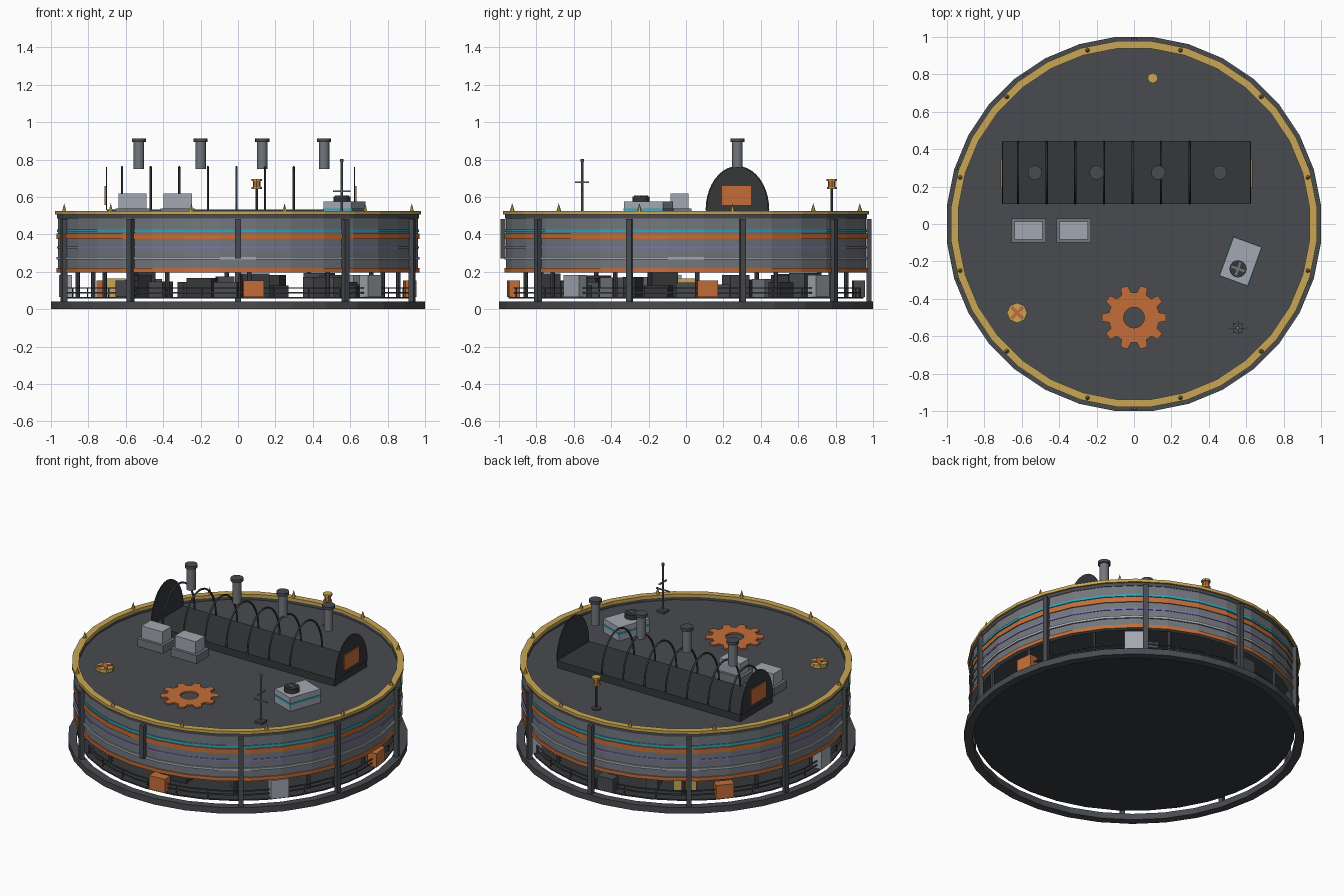
import bpy, bmesh, math, random
from math import sin, cos, pi, radians
from mathutils import Matrix, Vector

cube = bpy.data.objects.get("Cube")
if cube:
    bpy.data.objects.remove(cube, do_unlink=True)


def material(name, rgb):
    m = bpy.data.materials.new(name)
    m.use_nodes = True
    m.diffuse_color = (*rgb, 1)
    bsdf = next(n for n in m.node_tree.nodes if n.type == 'BSDF_PRINCIPLED')
    bsdf.inputs["Base Color"].default_value = (*rgb, 1)
    return m


CHARCOAL = material("charcoal", (.065, .07, .08))
DARK = material("dark_iron", (.035, .038, .042))
GREY = material("steel_grey", (.17, .185, .205))
LIGHT = material("light_grey", (.36, .39, .44))
ORANGE = material("orange", (.56, .155, .04))
GOLD = material("gold", (.58, .38, .09))
TEAL = material("teal", (.02, .40, .50))
PURPLE = material("purple", (.22, .17, .50))


def finish(name, bm, mats, smooth=False):
    bmesh.ops.recalc_face_normals(bm, faces=bm.faces)
    mesh = bpy.data.meshes.new(name)
    bm.to_mesh(mesh)
    bm.free()
    for m in mats:
        mesh.materials.append(m)
    ob = bpy.data.objects.new(name, mesh)
    bpy.context.collection.objects.link(ob)
    if smooth:
        bpy.ops.object.select_all(action='DESELECT')
        ob.select_set(True)
        bpy.context.view_layer.objects.active = ob
        bpy.ops.object.shade_smooth_by_angle(angle=radians(40))
    return ob


def lathe(name, profile, mats, n=32):
    """Closed profile of (radius, z); one material per profile segment."""
    bm = bmesh.new()
    rings = [[bm.verts.new((r * cos((k + .5) * 2 * pi / n), r * sin((k + .5) * 2 * pi / n), z))
              for k in range(n)] for r, z in profile]
    used = list(dict.fromkeys(mats))
    for i, m in enumerate(mats):
        a, b = rings[i], rings[(i + 1) % len(rings)]
        for k in range(n):
            j = (k + 1) % n
            bm.faces.new((a[k], a[j], b[j], b[k])).material_index = used.index(m)
    return finish(name, bm, used)


def ring(name, r0, r1, z0, z1, mat):
    return lathe(name, [(r0, z0), (r1, z0), (r1, z1), (r0, z1)], [mat] * 4)


def box(name, loc, size, mat, rot=0):
    bm = bmesh.new()
    bmesh.ops.create_cube(bm, size=1, matrix=Matrix.Translation(loc)
                          @ Matrix.Rotation(rot, 4, 'Z') @ Matrix.Diagonal((*size, 1)))
    return finish(name, bm, [mat])


def tube(name, x, y, z0, z1, r, mat, n=16, r2=None):
    bm = bmesh.new()
    bmesh.ops.create_cone(bm, cap_ends=True, segments=n, radius1=r, radius2=r if r2 is None else r2,
                          depth=z1 - z0, matrix=Matrix.Translation((x, y, (z0 + z1) / 2)))
    return finish(name, bm, [mat], n > 8)


def plate(name, outline, normal, thickness, mat):
    bm = bmesh.new()
    face = bm.faces.new([bm.verts.new(p) for p in outline])
    out = bmesh.ops.extrude_face_region(bm, geom=[face])
    moved = [v for v in out["geom"] if isinstance(v, bmesh.types.BMVert)]
    bmesh.ops.translate(bm, verts=moved, vec=Vector(normal) * thickness)
    return finish(name, bm, [mat])


def polar(r, deg):
    return r * cos(radians(deg)), r * sin(radians(deg))


# Foundation ring, floor and deck
ring("base_ring", .955, 1 / cos(pi / 32), 0, .04, CHARCOAL)
tube("floor", 0, 0, .058, .066, .95, DARK, 32)
tube("roof_deck", 0, 0, .475, .487, .955, CHARCOAL, 32)

# Striped outer wall: (top z, radius, colour) from the bottom upward
bands = [(.22, .975, ORANGE), (.265, .968, GREY), (.28, .976, LIGHT), (.325, .968, GREY),
         (.336, .972, PURPLE), (.375, .968, GREY), (.405, .974, ORANGE), (.413, .968, GREY),
         (.427, .973, TEAL), (.485, .968, GREY), (.506, .972, CHARCOAL)]
profile, mats, z = [], [], .197
for top, r, m in bands:
    profile += [(r, z), (r, top)]
    mats += [m, m]
    z = top
profile += [(.945, z), (.945, .197)]
lathe("striped_wall", profile, mats + [CHARCOAL, GREY], 32)
ring("gold_rim", .942, .982, .506, .525, GOLD)

# Posts around the wall, the front one shortened
for k in range(10):
    deg = 18 + 36 * k
    z0 = .27 if deg == 270 else .04
    box("wall_post", (*polar(.978, deg), (z0 + .483) / 2), (.028, .03, .483 - z0), CHARCOAL, radians(deg))

# Gold spikes on the rim
for k in range(12):
    tube("rim_spike", *polar(.962, 15 + 30 * k), .52, .567, .014, GOLD, 6, 0)

# Handrails with balusters
for z in (.085, .11):
    ring("handrail", .925, .933, z, z + .007, CHARCOAL)
for k in range(30):
    tube("baluster", *polar(.929, 12 * k + 6), .06, .115, .004, CHARCOAL, 6)

# Cabinets at the edge of the open storey
for deg, m in zip((-85, -40, 7, 50, 95, 139, 185, 230),
                  (ORANGE, LIGHT, ORANGE, LIGHT, CHARCOAL, ORANGE, LIGHT, CHARCOAL)):
    h = .12 if m is LIGHT else .09
    box("edge_cabinet", (*polar(.925, deg), .064 + h / 2), (.06, .11, h), m, radians(deg))

# Machinery inside the open storey
random.seed(4)
for k in range(26):
    h = random.uniform(.06, .135)
    m = random.choice((CHARCOAL, DARK, DARK, GREY, CHARCOAL, GOLD))
    deg = k * 360 / 26
    box("machine", (*polar(random.uniform(.5, .82), deg), .064 + h / 2),
        (.1, random.uniform(.07, .15), h), m, radians(deg))
for k in range(12):
    tube("inner_column", *polar(.86, 30 * k + 4), .06, .48, .012, CHARCOAL, 8)

# Open arched frame on the roof
YC, HALF, Z0, RISE = .275, .165, .53, .23


def arch(x, grow=0, n=20):
    return [(x, YC + (HALF + grow) * cos(pi * k / n), Z0 + (RISE + grow) * sin(pi * k / n))
            for k in range(n + 1)]


box("arch_plinth", (-.04, YC, .507), (1.32, .335, .05), DARK)
for x, side in ((-.7, -1), (.62, 1)):
    plate("arch_end", arch(x), (side, 0, 0), .006, DARK)
    box("arch_end_panel", (x + side * .009, YC - .006, .608), (.008, .155, .1), ORANGE)
for k in range(7):
    curve = bpy.data.curves.new("arch_rib", 'CURVE')
    curve.dimensions = '3D'
    curve.bevel_depth = .006
    curve.bevel_resolution = 1
    pts = arch(-.62 + .153 * k)
    spline = curve.splines.new('POLY')
    spline.points.add(len(pts) - 1)
    for p, co in zip(spline.points, pts):
        p.co = (*co, 1)
    curve.materials.append(DARK)
    bpy.context.collection.objects.link(bpy.data.objects.new("arch_rib", curve))

# Chimneys above the arches
for k in range(4):
    x = -.53 + .33 * k
    tube("chimney", x, YC, .75, .895, .028, GREY)
    tube("chimney_cap", x, YC, .893, .912, .038, CHARCOAL)

# Twin vent boxes
for x in (-.563, -.322):
    box("vent_base", (x, -.035, .51), (.185, .13, .055), GREY)
    box("vent_box", (x, -.035, .575), (.15, .095, .085), LIGHT)

# Cooling unit with teal stripe and fan
turn = radians(-20)
box("cooling_unit", (.57, -.2, .53), (.16, .22, .09), LIGHT, turn)
box("cooling_stripe", (.57, -.2, .533), (.166, .226, .012), TEAL, turn)
tube("fan_housing", .556, -.24, .57, .603, .046, DARK)
for a in (0, pi / 2):
    box("fan_blade", (.556, -.24, .605), (.075, .012, .005), GREY, a + turn)

# Gear emblem on the deck: ten teeth around an open hub
bm = bmesh.new()
N = 80
levels = []
for k in range(N):
    a = 2 * pi * (k + .5) / N
    tooth = abs((k + .5 + 4) % 8 - 4) < 2.2
    levels.append([bm.verts.new((r * cos(a), r * sin(a) - .5, z)) for r, z in
                   ((.055, .487), (.172 if tooth else .135, .487), (.172 if tooth else .135, .496), (.055, .496))])
for k in range(N):
    a, b = levels[k], levels[(k + 1) % N]
    for i in range(4):
        j = (i + 1) % 4
        bm.faces.new((a[i], a[j], b[j], b[i]))
finish("gear_emblem", bm, [ORANGE])

# Round gold hatch with a cross
tube("hatch", -.625, -.475, .485, .51, .054, GOLD, 8)
for a in (pi / 4, -pi / 4):
    box("hatch_cross", (-.625, -.475, .512), (.09, .018, .006), ORANGE, a)

# Antenna mast
MX, MY = .555, -.555
box("mast_base", (MX, MY, .493), (.05, .05, .018), CHARCOAL)
tube("mast_pole", MX, MY, .487, .795, .006, GREY, 8)
box("mast_arm", (MX, MY, .63), (.095, .008, .008), GREY)
box("mast_arm", (MX, MY, .68), (.008, .075, .008), GREY)
tube("mast_tip", MX, MY, .788, .804, .009, GREY, 8)

# Warning beacon
BX, BY = .1, .78
tube("beacon_foot", BX, BY, .485, .497, .028, CHARCOAL, 8)
tube("beacon_pole", BX, BY, .49, .65, .007, CHARCOAL, 8)
tube("beacon_collar", BX, BY, .643, .653, .027, GOLD, 8)
tube("beacon_lamp", BX, BY, .653, .685, .02, ORANGE, 8)
tube("beacon_cap", BX, BY, .685, .697, .028, GOLD, 8)
